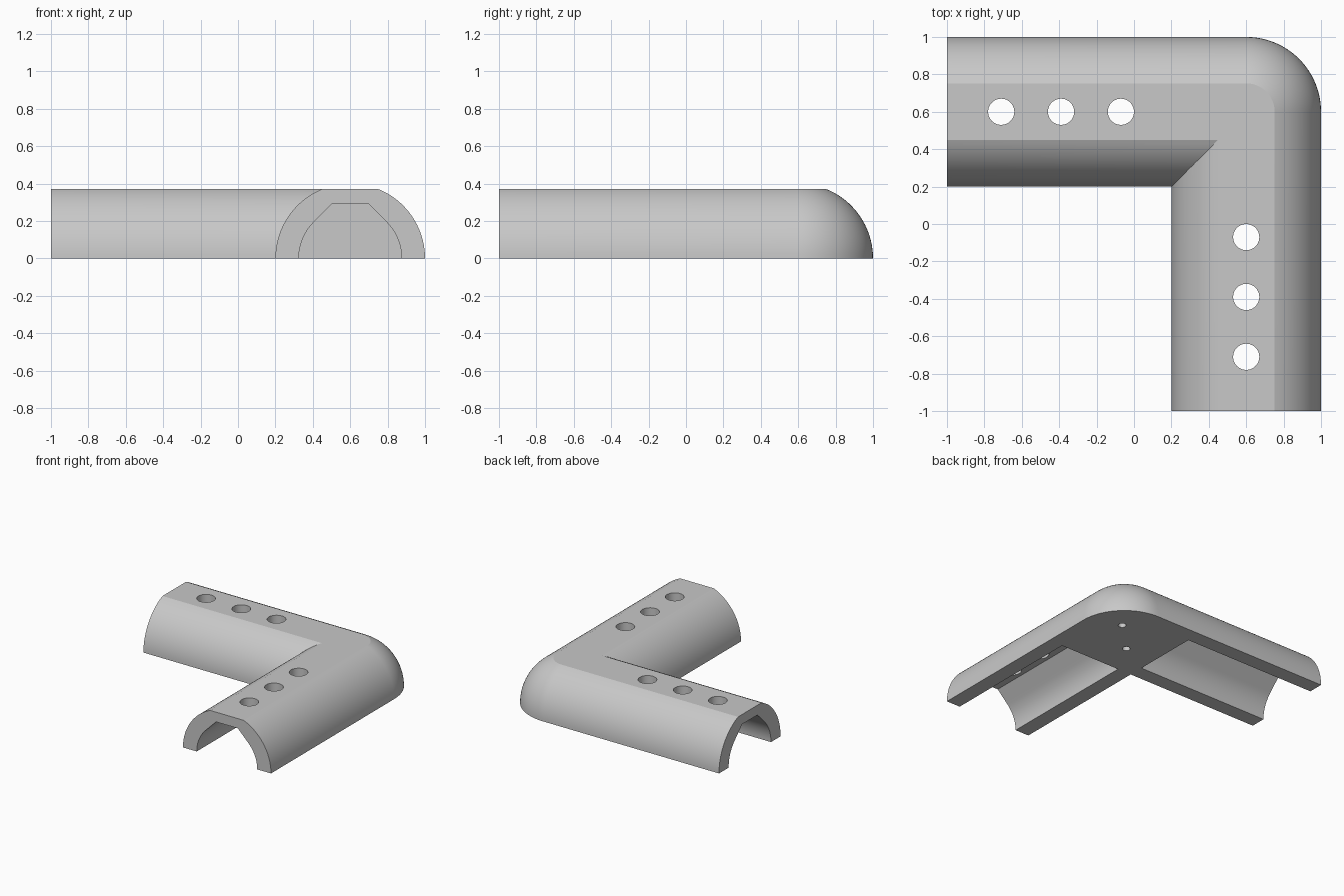
import bpy
import bmesh
from math import sin, cos, pi, acos, asin, radians, sqrt
from mathutils import Matrix

cube = bpy.data.objects.get("Cube")
if cube:
    bpy.data.objects.remove(cube, do_unlink=True)

AXIS = 0.6       # both arms run along this offset
RADIUS = 0.4     # outer radius
TOP = 0.37       # height of the flat top
BORE = 0.275     # channel radius
BORE_TOP = 0.29  # channel ceiling
BORE_END = 0.2   # where the channels stop

grey = bpy.data.materials.new("plain grey")
grey.use_nodes = True
colour = (0.58, 0.58, 0.58, 1)
grey.diffuse_color = colour
grey.node_tree.nodes["Principled BSDF"].inputs["Base Color"].default_value = colour


def make_object(name, bm):
    bmesh.ops.recalc_face_normals(bm, faces=bm.faces)
    mesh = bpy.data.meshes.new(name)
    bm.to_mesh(mesh)
    bm.free()
    mesh.materials.append(grey)
    obj = bpy.data.objects.new(name, mesh)
    bpy.context.collection.objects.link(obj)
    return obj


def arc(radius, start, end, steps):
    angles = [start + (end - start) * i / steps for i in range(steps + 1)]
    return [(radius * cos(a), radius * sin(a)) for a in angles]


def mirrored(half):
    return half + [(-t, z) for t, z in reversed(half)]


def sweep_corner():
    """Sweep the flat-topped half round: rounded outside, mitred inside."""
    half = arc(RADIUS, 0, asin(TOP / RADIUS), 20)
    profile = half + [(0, TOP)] + [(-t, z) for t, z in reversed(half)] + [(0, 0)]
    steps = 24
    bm = bmesh.new()

    def corner_section(a):
        return [(AXIS + t * sin(a), AXIS + t * cos(a), z) if t > 0
                else (AXIS + t, AXIS + t, z) for t, z in profile]

    sections = [[(-1, AXIS + t, z) for t, z in profile]]
    sections += [corner_section(pi / 2 * i / steps) for i in range(steps + 1)]
    sections.append([(AXIS + t, -1, z) for t, z in profile])
    rings = [[bm.verts.new(p) for p in s] for s in sections]
    n = len(profile)
    for a, b in zip(rings, rings[1:]):
        for i in range(n):
            j = (i + 1) % n
            bm.faces.new((a[i], a[j], b[j], b[i]))
    bm.faces.new(rings[0])
    bm.faces.new(rings[-1])
    bmesh.ops.remove_doubles(bm, verts=bm.verts, dist=1e-5)
    bmesh.ops.dissolve_limit(bm, angle_limit=radians(0.1),
                             verts=bm.verts, edges=bm.edges)
    return make_object("corner_bracket", bm)


def channel_cutter():
    """Arch with sloping shoulders, one along each arm."""
    half = [(BORE, -0.1)] + arc(BORE, 0, pi / 4, 12)
    half.append((BORE * sqrt(2) - BORE_TOP, BORE_TOP))
    profile = mirrored(half)
    bm = bmesh.new()
    for place in (lambda t, s, z: (s, AXIS + t, z), lambda t, s, z: (AXIS + t, s, z)):
        a, b = [[bm.verts.new(place(t, s, z)) for t, z in profile]
                for s in (-1.1, BORE_END)]
        bm.faces.new(a)
        bm.faces.new(b)
        for i in range(len(a)):
            bm.faces.new((a[i - 1], a[i], b[i], b[i - 1]))
    return make_object("channel_cutter", bm)


def hole_cutter():
    """Three screw holes per arm and two blind pin holes under the corner."""
    bm = bmesh.new()

    def drill(x, y, z, radius, depth):
        bmesh.ops.create_cone(bm, cap_ends=True, segments=40, radius1=radius,
                              radius2=radius, depth=depth,
                              matrix=Matrix.Translation((x, y, z)))

    for i in range(3):
        s = -0.07 - 0.32 * i
        drill(s, AXIS, 0.35, 0.07, 0.3)
        drill(AXIS, s, 0.35, 0.07, 0.3)
    for side in (-1, 1):
        p = AXIS + 0.125 * side
        drill(p, p, 0, 0.03, 0.3)
    return make_object("hole_cutter", bm)


# Bracket body with channels and holes cut out
bracket = sweep_corner()
bpy.context.view_layer.objects.active = bracket
for cutter in (channel_cutter(), hole_cutter()):
    cutter.hide_render = True
    mod = bracket.modifiers.new("cut", 'BOOLEAN')
    mod.operation = 'DIFFERENCE'
    mod.solver = 'EXACT'
    mod.object = cutter
    bpy.ops.object.modifier_apply(modifier=mod.name)
    bpy.data.objects.remove(cutter, do_unlink=True)

bpy.ops.object.select_all(action='DESELECT')
bracket.select_set(True)
bpy.ops.object.shade_smooth_by_angle(angle=radians(20))
